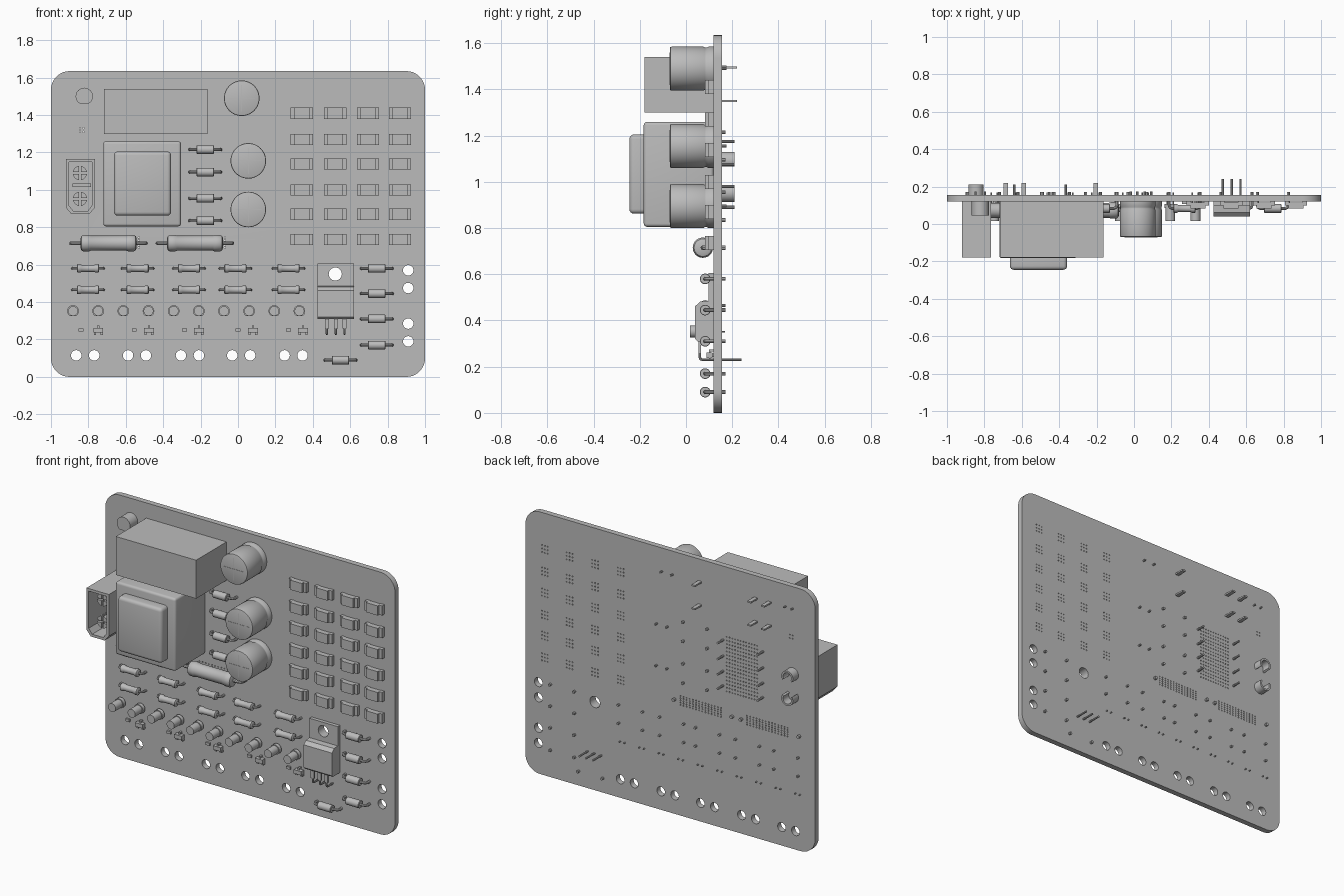
import bpy, bmesh
from math import cos, sin, pi, radians
from mathutils import Matrix, Vector

cube = bpy.data.objects.get("Cube")
if cube:
    bpy.data.objects.remove(cube)

grey = bpy.data.materials.new("plain grey")
grey.use_nodes = True
GREY = (0.5, 0.5, 0.5, 1)
grey.diffuse_color = GREY
grey.node_tree.nodes["Principled BSDF"].inputs["Base Color"].default_value = GREY

FRONT, BACK = 0.12, 0.155          # board faces along y
ALONG_Y = Matrix.Rotation(-pi / 2, 4, 'X')
ALONG_X = Matrix.Rotation(pi / 2, 4, 'Y')


def finish(name, bm, places=((0, 0),)):
    """Turn a bmesh into one object per (x, z) place, sharing the mesh."""
    bmesh.ops.remove_doubles(bm, verts=bm.verts, dist=1e-5)
    bmesh.ops.recalc_face_normals(bm, faces=bm.faces)
    mesh = bpy.data.meshes.new(name)
    bm.to_mesh(mesh)
    bm.free()
    mesh.materials.append(grey)
    mesh.shade_smooth()
    mesh.set_sharp_from_angle(angle=radians(35))
    for x, z in places:
        ob = bpy.data.objects.new(name, mesh)
        ob.location = (x, 0, z)
        bpy.context.collection.objects.link(ob)


def arc(x, z, r, a0=0.0, a1=2 * pi, n=24, closed=True):
    steps = n if closed else n - 1
    return [(x + r * cos(a0 + (a1 - a0) * i / steps),
             z + r * sin(a0 + (a1 - a0) * i / steps)) for i in range(n)]


def skin(bm, rings):
    rings = [[bm.verts.new(p) for p in ring] for ring in rings]
    for a, b in zip(rings, rings[1:]):
        for i in range(len(a)):
            j = (i + 1) % len(a)
            bm.faces.new((a[i], a[j], b[j], b[i]))
    bm.faces.new(rings[0])
    bm.faces.new(rings[-1])


def prism(bm, loop, t0, t1, axis='Y'):
    skin(bm, [[(a, t, b) if axis == 'Y' else (t, a, b) for a, b in loop] for t in (t0, t1)])


def box(bm, x0, x1, y0, y1, z0, z1, bevel=0):
    part = bmesh.new()
    prism(part, [(x0, z0), (x1, z0), (x1, z1), (x0, z1)], y0, y1)
    if bevel:
        bmesh.ops.bevel(part, geom=part.edges[:], offset=bevel, segments=4,
                        profile=0.5, affect='EDGES')
    mesh = bpy.data.meshes.new("scratch")
    part.to_mesh(mesh)
    part.free()
    bm.from_mesh(mesh)
    bpy.data.meshes.remove(mesh)


def lathe(bm, profile, turn, at=(0, 0, 0), seg=24):
    place = Matrix.Translation(at) @ turn
    skin(bm, [[place @ Vector((x, y, t)) for x, y in arc(0, 0, r, n=seg)] for t, r in profile])


def tube(bm, points, r, seg=8):
    pts = [Vector(p) for p in points]
    rings = []
    for i, p in enumerate(pts):
        d = (pts[min(i + 1, len(pts) - 1)] - pts[max(i - 1, 0)]).normalized()
        q = d.to_track_quat('Z', 'Y').to_matrix()
        rings.append([p + q @ Vector((x, y, 0)) for x, y in arc(0, 0, r, n=seg)])
    skin(bm, rings)


def plate(name, loops, y0, y1):
    """Flat plate from an outline plus hole loops."""
    curve = bpy.data.curves.new(name, 'CURVE')
    curve.dimensions, curve.fill_mode = '2D', 'BOTH'
    curve.extrude = (y1 - y0) / 2
    for loop in loops:
        s = curve.splines.new('POLY')
        s.points.add(len(loop) - 1)
        for p, (x, z) in zip(s.points, loop):
            p.co = (x, z, 0, 1)
        s.use_cyclic_u = True
    ob = bpy.data.objects.new(name, curve)
    bpy.context.collection.objects.link(ob)
    bpy.context.view_layer.update()
    mesh = bpy.data.meshes.new_from_object(ob.evaluated_get(bpy.context.evaluated_depsgraph_get()))
    bm = bmesh.new()
    bm.from_mesh(mesh)
    bm.transform(Matrix.Translation((0, (y0 + y1) / 2, 0)) @ Matrix.Rotation(pi / 2, 4, 'X'))
    bpy.data.objects.remove(ob)
    bpy.data.meshes.remove(mesh)
    finish(name, bm)


def grid(x0, x1, nx, z0, z1, nz):
    return [(x0 + (x1 - x0) * i / (nx - 1), z0 + (z1 - z0) * j / (nz - 1))
            for i in range(nx) for j in range(nz)]


# Board with mounting holes and vias
chips = [(x, z) for x in (0.342, 0.519, 0.695, 0.866)
         for z in (1.41, 1.27, 1.138, 1.0, 0.87, 0.735)]
outline = []
for k, (cx, cz) in enumerate(((0.9, 1.535), (-0.9, 1.535), (-0.9, 0.1), (0.9, 0.1))):
    outline += arc(cx, cz, 0.1, k * pi / 2, (k + 1) * pi / 2, 10, False)
wires = [(x + s, 0.115) for x in (-0.817, -0.54, -0.257, 0.017, 0.297) for s in (-0.048, 0.048)]
wires += [(0.91, z) for z in (0.57, 0.475, 0.285, 0.19)]
vias = grid(-0.6, -0.39, 12, 0.86, 1.2, 16) + grid(-0.845, -0.825, 2, 1.31, 1.33, 2)
for x in (-0.67, -0.21):
    vias += grid(x - 0.14, x + 0.14, 14, 0.69, 0.745, 5)
for x, z in chips:
    vias += grid(x - 0.02, x + 0.02, 3, z - 0.022, z + 0.022, 3)
tab_hole = arc(0.52, 0.55, 0.035)
plate("circuit_board", [outline, tab_hole] + [arc(x, z, 0.028) for x, z in wires]
      + [arc(x, z, 0.004, n=6) for x, z in vias], FRONT, BACK)

# Relay block and its pins
bm = bmesh.new()
box(bm, -0.717, -0.163, -0.18, FRONT, 1.30, 1.54)
for x in (-0.205, -0.59, -0.685):
    for z in (1.35, 1.495):
        box(bm, x - 0.012, x + 0.012, FRONT, 0.22, z - 0.005, z + 0.005)
finish("relay", bm)

# Transformer with raised core
bm = bmesh.new()
box(bm, -0.72, -0.305, -0.183, FRONT, 0.805, 1.26, 0.015)
box(bm, -0.663, -0.358, -0.245, -0.15, 0.862, 1.205, 0.02)
for x in (-0.365, -0.64):
    for z in (1.175, 1.075, 0.98, 0.89):
        lathe(bm, [(FRONT, 0.007), (0.21, 0.007)], ALONG_Y, (x, 0, z), 8)
finish("transformer", bm)

# Power connector: shroud, floor, split pins, solder cups
outer = [(-0.92, 1.165), (-0.92, 0.905), (-0.89, 0.87), (-0.795, 0.87), (-0.765, 0.905), (-0.765, 1.165)]
inner = [(-0.842 + (x + 0.842) * 0.8, 1.018 + (z - 1.018) * 0.89) for x, z in outer]
plate("connector_shroud", [outer, inner], -0.18, FRONT)
bm = bmesh.new()
prism(bm, inner, 0.0, FRONT)
box(bm, -0.885, -0.785, -0.05, 0.01, 1.016, 1.034)
for z, tilt in ((1.09, 0.0), (0.952, pi)):
    for k in range(4):
        a = k * pi / 2
        wedge = arc(-0.845, z, 0.038, a + 0.15, a + pi / 2 - 0.15, 7, False)
        prism(bm, wedge + [(-0.845 + 0.007 * cos(a + pi / 4), z + 0.007 * sin(a + pi / 4))], -0.13, 0.01)
    cup = arc(-0.845, z, 0.04, tilt - 0.6, tilt + pi + 0.6, 20, False)
    cup += arc(-0.845, z, 0.028, tilt + pi + 0.6, tilt - 0.6, 20, False)
    prism(bm, cup, 0.14, 0.21)
finish("connector_pins", bm)

# Electrolytic capacitors with grooved base and scored top
bm = bmesh.new()
lathe(bm, [(-0.07, 0.088), (-0.068, 0.093), (-0.062, 0.095), (0.075, 0.095), (0.082, 0.091),
           (0.09, 0.091), (0.097, 0.095), (FRONT, 0.095)], ALONG_Y, seg=48)
box(bm, -0.07, 0.07, -0.0715, -0.069, -0.002, 0.002)
box(bm, -0.002, 0.002, -0.0715, -0.069, -0.07, 0.07)
for x in (-0.037, 0.037):
    lathe(bm, [(FRONT, 0.006), (0.175, 0.006)], ALONG_Y, (x, 0, 0), 8)
finish("capacitor", bm, [(0.02, 1.49), (0.055, 1.155), (0.055, 0.895)])


def axial(name, profile, reach, y, lead, places):
    """Turned body lying along x with two bent leads."""
    bm = bmesh.new()
    lathe(bm, [(-t, r) for t, r in profile] + [(t, r) for t, r in reversed(profile)], ALONG_X, (0, y, 0))
    for s in (-1, 1):
        tube(bm, [(s * profile[0][0] * 0.95, y, 0), (s * (reach - 0.016), y, 0),
                  (s * (reach - 0.005), y + 0.005, 0), (s * reach, y + 0.016, 0),
                  (s * reach, 0.172, 0)], lead)
    finish(name, bm, places)


axial("diode", [(0.046, 0.021), (0.044, 0.023)], 0.083, 0.083, 0.008,
      [(-0.175, z) for z in (1.215, 1.095, 0.955, 0.835)]
      + [(0.742, z) for z in (0.58, 0.445, 0.31, 0.17)] + [(0.548, 0.09)])
axial("small_resistor", [(0.06, 0.016), (0.056, 0.023), (0.04, 0.023), (0.034, 0.019)],
      0.083, 0.083, 0.007,
      [(x, z) for x in (-0.802, -0.537, -0.262, -0.014, 0.27) for z in (0.58, 0.465)])
axial("power_resistor", [(0.15, 0.025), (0.145, 0.038), (0.135, 0.044), (0.105, 0.044), (0.095, 0.04)],
      0.2, 0.073, 0.01, [(-0.692, 0.715), (-0.23, 0.715)])


def flat_round(r, cut):
    return [(x, max(z, -cut)) for x, z in arc(0, 0, r, n=32)]


# Indicator lamps and the sensor, round with one flat side
bm = bmesh.new()
prism(bm, flat_round(0.026, 0.026), 0.017, 0.09)
prism(bm, flat_round(0.031, 0.026), 0.085, 0.108)
for x in (-0.016, 0.016):
    lathe(bm, [(0.1, 0.004), (0.168, 0.004)], ALONG_Y, (x, 0, 0), 6)
finish("indicator_lamp", bm, [(-0.882 + 0.1345 * i, 0.352) for i in range(10)])
bm = bmesh.new()
prism(bm, flat_round(0.046, 0.037), 0.045, FRONT)
for x in (-0.025, 0.025):
    lathe(bm, [(FRONT, 0.005), (0.175, 0.005)], ALONG_Y, (x, 0, 0), 6)
finish("sensor", bm, [(-0.822, 1.5)])

# Surface-mount blocks with end terminals
bm = bmesh.new()
box(bm, -0.04, 0.04, 0.083, 0.116, -0.03, 0.03)
for s in (-1, 1):
    box(bm, min(s * 0.036, s * 0.06), max(s * 0.036, s * 0.06), 0.098, FRONT, -0.03, 0.03)
finish("surface_block", bm, chips)

# Tiny chip resistors and three-legged transistors
bm = bmesh.new()
box(bm, -0.013, 0.013, 0.108, FRONT, -0.008, 0.008)
finish("chip_resistor", bm, [(x, 0.25) for x in (-0.84, -0.555, -0.287, 0.0, 0.27)])
bm = bmesh.new()
box(bm, -0.026, 0.026, 0.088, 0.115, -0.012, 0.012)
for x, s in ((0, 1), (-0.018, -1), (0.018, -1)):
    box(bm, x - 0.006, x + 0.006, 0.1, 0.106, min(0, s * 0.018), max(0, s * 0.018))
    box(bm, x - 0.006, x + 0.006, 0.1, FRONT, s * 0.02 - 0.005, s * 0.02 + 0.005)
finish("small_transistor", bm, [(x, 0.25) for x in (-0.747, -0.476, -0.209, 0.08, 0.348)])

# Power regulator: metal tab, sloped body, bent legs
plate("regulator_tab", [[(0.425, 0.31), (0.62, 0.31), (0.62, 0.605), (0.425, 0.605)], tab_hole], 0.098, FRONT)
bm = bmesh.new()
prism(bm, [(0.1, 0.485), (0.062, 0.482), (0.04, 0.462), (0.04, 0.32), (0.05, 0.31), (0.1, 0.31)],
      0.425, 0.62, 'X')
for x in (0.475, 0.523, 0.57):
    box(bm, x - 0.011, x + 0.011, 0.054, 0.066, 0.26, 0.32)
    tube(bm, [(x, 0.06, 0.27), (x, 0.06, 0.24), (x, 0.063, 0.233), (x, 0.07, 0.23), (x, 0.24, 0.23)], 0.006)
finish("regulator_body", bm)
